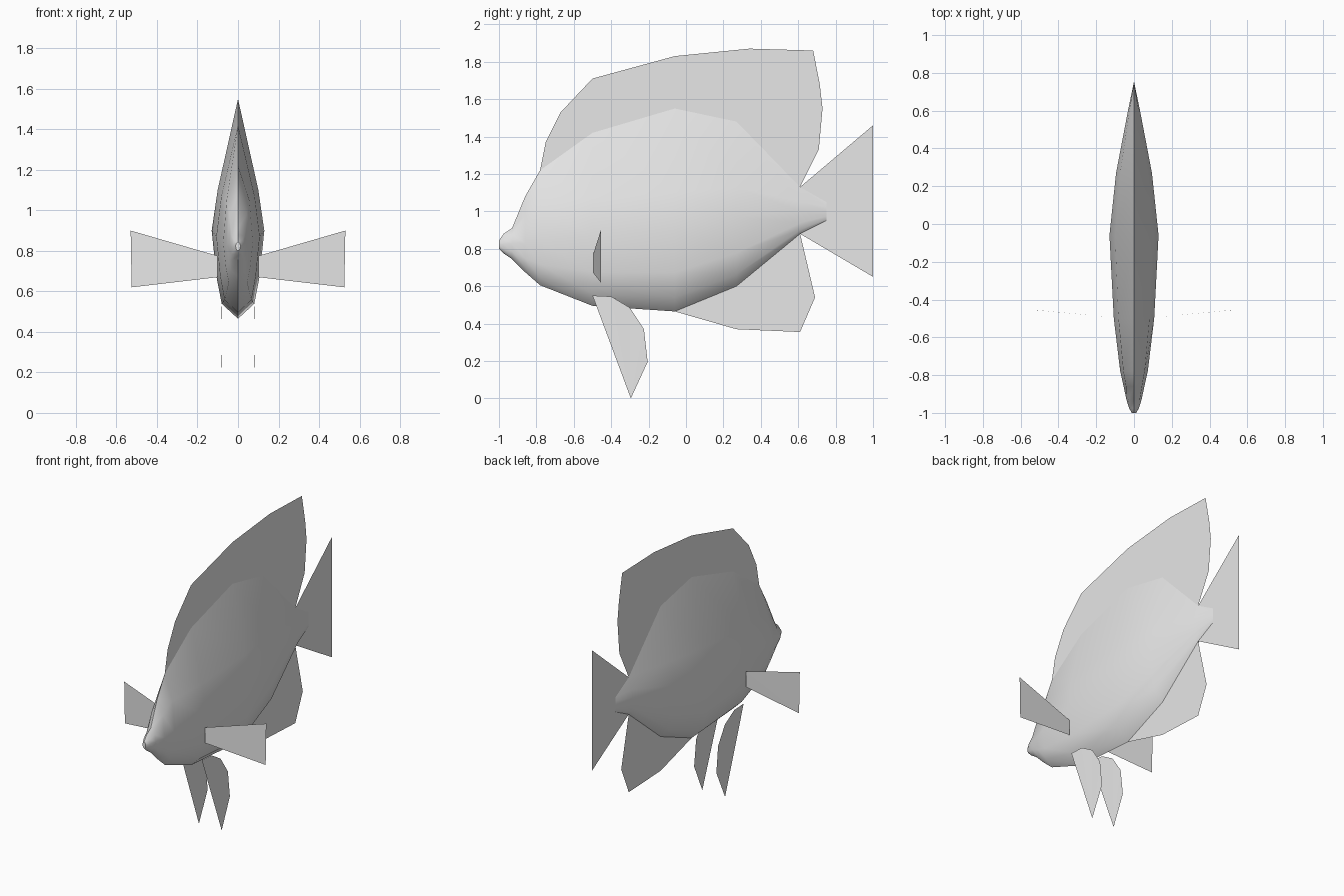
import bpy
import bmesh
import math

if "Cube" in bpy.data.objects:
    bpy.data.objects.remove(bpy.data.objects["Cube"])

grey = bpy.data.materials.new("plain grey")
grey.diffuse_color = (0.8, 0.8, 0.8, 1)
grey.use_nodes = True
grey.node_tree.nodes["Principled BSDF"].inputs["Base Color"].default_value = grey.diffuse_color


def make_object(name, bm):
    mesh = bpy.data.meshes.new(name)
    bm.to_mesh(mesh)
    bm.free()
    mesh.materials.append(grey)
    obj = bpy.data.objects.new(name, mesh)
    bpy.context.collection.objects.link(obj)
    return obj


def sheet(name, points):
    """Thin fin: one flat outline."""
    bm = bmesh.new()
    bm.faces.new([bm.verts.new(p) for p in points])
    bmesh.ops.triangulate(bm, faces=bm.faces[:])
    return make_object(name, bm)


# Body stations: y, ridge z, widest z, keel z, half width, shoulder fraction
STATIONS = [
    (-1.00, 0.845, 0.825, 0.80, 0.012, 0.5),
    (-0.975, 0.88, 0.825, 0.775, 0.026, 0.5),
    (-0.93, 0.91, 0.83, 0.745, 0.04, 0.55),
    (-0.86, 1.08, 0.83, 0.675, 0.055, 0.6),
    (-0.78, 1.22, 0.84, 0.605, 0.073, 0.55),
    (-0.50, 1.42, 0.87, 0.495, 0.107, 0.36),
    (-0.06, 1.55, 0.90, 0.465, 0.13, 0.31),
    (0.27, 1.48, 0.97, 0.60, 0.095, 0.31),
    (0.61, 1.13, 1.00, 0.88, 0.03, 0.4),
    (0.75, 1.05, 1.00, 0.95, 0.001, 0.5),
]

# Body: loft of mirrored cross-sections
bm = bmesh.new()
rings = []
for y, top, mid, low, w, s in STATIONS:
    side = [(w * 0.77, mid + (top - mid) * s), (w, mid),
            (w * 0.82, mid + (low - mid) * 0.52),
            (w * 0.62, mid + (low - mid) * 0.83)]
    section = [(0, top)] + side + [(0, low)] + [(-x, z) for x, z in reversed(side)]
    rings.append([bm.verts.new((x, y, z)) for x, z in section])
for a, b in zip(rings, rings[1:]):
    for i in range(len(a)):
        j = (i + 1) % len(a)
        bm.faces.new((a[i], a[j], b[j], b[i]))
bm.faces.new(rings[0])
bm.faces.new(rings[-1])
bmesh.ops.recalc_face_normals(bm, faces=bm.faces[:])
body = make_object("body", bm)
bpy.context.view_layer.objects.active = body
body.select_set(True)
bpy.ops.object.shade_smooth_by_angle(angle=math.radians(45))


def centre_fin(name, outline):
    sheet(name, [(0, y, z) for y, z in outline])


# Fins on the centre plane, meeting the body along its ridge, keel and tail end
centre_fin("dorsal_fin", [
    (-0.78, 1.22), (-0.75, 1.37), (-0.67, 1.53), (-0.5, 1.71), (-0.06, 1.83),
    (0.34, 1.87), (0.68, 1.86), (0.715, 1.68), (0.73, 1.55), (0.71, 1.33),
    (0.61, 1.13), (0.27, 1.48), (-0.06, 1.55), (-0.5, 1.42)])
centre_fin("tail_fin", [
    (0.61, 1.13), (1, 1.46), (1, 0.65), (0.61, 0.88), (0.75, 0.95), (0.75, 1.05)])
centre_fin("anal_fin", [
    (-0.06, 0.465), (0.27, 0.37), (0.61, 0.355), (0.69, 0.54), (0.61, 0.88),
    (0.27, 0.60)])

# Paired side fins
for side, s in (("left", 1), ("right", -1)):
    sheet(side + "_pectoral_fin", [
        (s * 0.10, -0.495, 0.67), (s * 0.525, -0.455, 0.62),
        (s * 0.53, -0.455, 0.90), (s * 0.10, -0.495, 0.775)])
    sheet(side + "_pelvic_fin", [
        (s * 0.08, -0.50, 0.55), (s * 0.08, -0.40, 0.545), (s * 0.08, -0.30, 0.485),
        (s * 0.082, -0.225, 0.37), (s * 0.083, -0.205, 0.195), (s * 0.085, -0.295, 0)])
